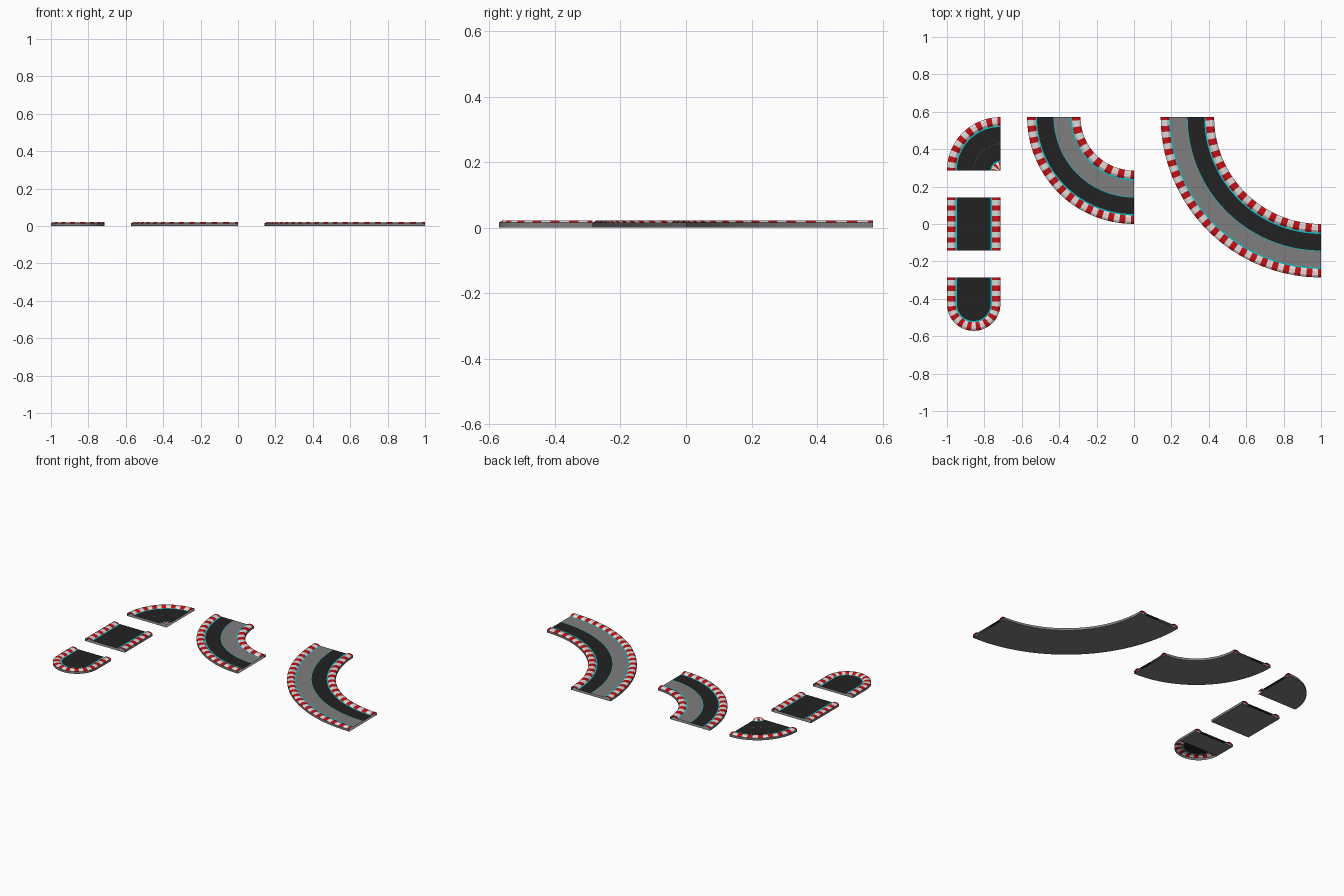
import bpy, bmesh, math

cube = bpy.data.objects.get("Cube")
if cube:
    bpy.data.objects.remove(cube)

W = 2 / 7            # width of one track tile
KERB = 0.046         # kerb width
LINE = 0.007         # edge line width
ROAD_Z, EDGE_Z, TOP_Z = 0.014, 0.015, 0.022


def material(name, rgb):
    m = bpy.data.materials.new(name)
    m.use_nodes = True
    m.diffuse_color = (*rgb, 1)
    bsdf = m.node_tree.nodes["Principled BSDF"]
    bsdf.inputs["Base Color"].default_value = (*rgb, 1)
    bsdf.inputs["Roughness"].default_value = 0.8
    return m


RED, WHITE, ASPHALT, GREY, CYAN = range(5)
MATS = [material("kerb red", (0.6, 0.004, 0.006)),
        material("kerb white", (0.72, 0.72, 0.70)),
        material("dark asphalt", (0.016, 0.016, 0.016)),
        material("grey concrete", (0.21, 0.21, 0.21)),
        material("cyan line", (0.0, 0.55, 0.6))]


def strip(name, path, profile, n, colour, up=True):
    """Sweep a profile of (inset, height) points along a path."""
    bm = bmesh.new()
    rows = [[bm.verts.new((*path(i / n, d), z)) for d, z in profile]
            for i in range(n + 1)]
    for i in range(n):
        for j in range(len(profile) - 1):
            c = colour(i, j)
            if c is not None:
                f = bm.faces.new((rows[i][j], rows[i][j + 1],
                                  rows[i + 1][j + 1], rows[i + 1][j]))
                f.material_index = c
    bmesh.ops.remove_doubles(bm, verts=bm.verts, dist=1e-5)
    bm.normal_update()
    if (sum(f.normal.z * f.calc_area() for f in bm.faces) > 0) != up:
        bmesh.ops.reverse_faces(bm, faces=bm.faces)
    mesh = bpy.data.meshes.new(name)
    bm.to_mesh(mesh)
    bm.free()
    for m in MATS:
        mesh.materials.append(m)
    ob = bpy.data.objects.new(name, mesh)
    bpy.context.collection.objects.link(ob)
    ob.select_set(True)
    bpy.context.view_layer.objects.active = ob


# Path makers: t runs along the track, d is the inset from the outer edge
def arc(cx, cy, r, a0, a1):
    def path(t, d):
        a = math.radians(a0 + (a1 - a0) * t)
        return cx + (r - d) * math.cos(a), cy + (r - d) * math.sin(a)
    return path


def line(x, y0, y1):
    return lambda t, d: (x + d, y0 + (y1 - y0) * t)


def u_turn(cx, cy, r, periods, straight):
    s = straight / periods      # share of the path on each straight leg
    turn = arc(cx, cy, r, 180, 360)

    def path(t, d):
        if t < s:
            return cx - r + d, cy + r * (1 - t / s)
        if t > 1 - s:
            return cx + r - d, cy + r * (1 - (1 - t) / s)
        return turn((t - s) / (1 - 2 * s), d)
    return path


def stripes(i, j):
    return RED if i % 4 in (0, 3) else WHITE


def kerb(name, path, periods, inner=False):
    shape = [(0, EDGE_Z), (0.012, TOP_Z), (0.034, TOP_Z), (KERB, ROAD_Z)]
    if inner:
        shape = [(W - d, z) for d, z in shape]
    strip(name, path, shape, periods * 4, stripes)


def road(name, path, n, bands):
    """bands: inset where each band ends, with its colour."""
    profile = [(KERB, ROAD_Z)] + [(d, ROAD_Z) for d, _ in bands]
    strip(name, path, profile, n, lambda i, j: bands[j][1])


def base(name, path, n):
    shape = [(0, EDGE_Z), (0, 0), (W, 0), (W, EDGE_Z)]
    strip(name, path, shape, n, lambda i, j: GREY, up=False)


def section(name, path, outer_n, inner_n, lanes):
    """Complete track tile with a kerb on both sides."""
    bands = [(KERB + LINE, CYAN)] + lanes
    bands += [(W - KERB - LINE, lanes[-1][1]), (W - KERB, CYAN)]
    kerb(name + "_outer_kerb", path, outer_n)
    kerb(name + "_inner_kerb", path, inner_n, inner=True)
    road(name + "_road", path, outer_n * 4, bands)
    base(name + "_base", path, outer_n * 4)


H = W / 2
top = 2 * W          # back edge of the layout

# Straight tile
section("straight", line(-1, H, -H), 5, 5, [(H, ASPHALT)])

# Tight corner with a dashed centre line
corner = arc(-1 + W, W, W, 90, 180)
section("tight_corner", corner, 7, 2, [(H, ASPHALT)])
strip("tight_corner_dashes", corner,
      [(H - 0.001, ROAD_Z + 0.0005), (H + 0.001, ROAD_Z + 0.0005)], 42,
      lambda i, j: GREY if i % 2 else None)

# Wide curves with a dark lane and a grey lane
section("medium_curve", arc(0, top, 2 * W, 180, 270), 14, 7,
        [(H - 0.0015, ASPHALT), (H + 0.0015, CYAN), (H + 0.01, GREY)])
section("large_curve", arc(1, top, 3 * W, 180, 270), 21, 14,
        [(H - 0.0015, GREY), (H + 0.0015, CYAN), (H + 0.01, ASPHALT)])

# Rounded end tile: floor only under the straight half
end = u_turn(-1 + H, -top + H, H, 13, 2.5)
kerb("end_kerb", end, 13)
road("end_road", end, 52, [(KERB + LINE, CYAN), (H, ASPHALT)])
strip("end_wall", end, [(0, EDGE_Z), (0, 0), (0.001, 0)], 52,
      lambda i, j: GREY, up=False)
strip("end_floor", line(-1, -W, -W - H), [(0, 0), (W, 0)], 1,
      lambda i, j: GREY, up=False)

bpy.ops.object.shade_smooth_by_angle(angle=0.35)
